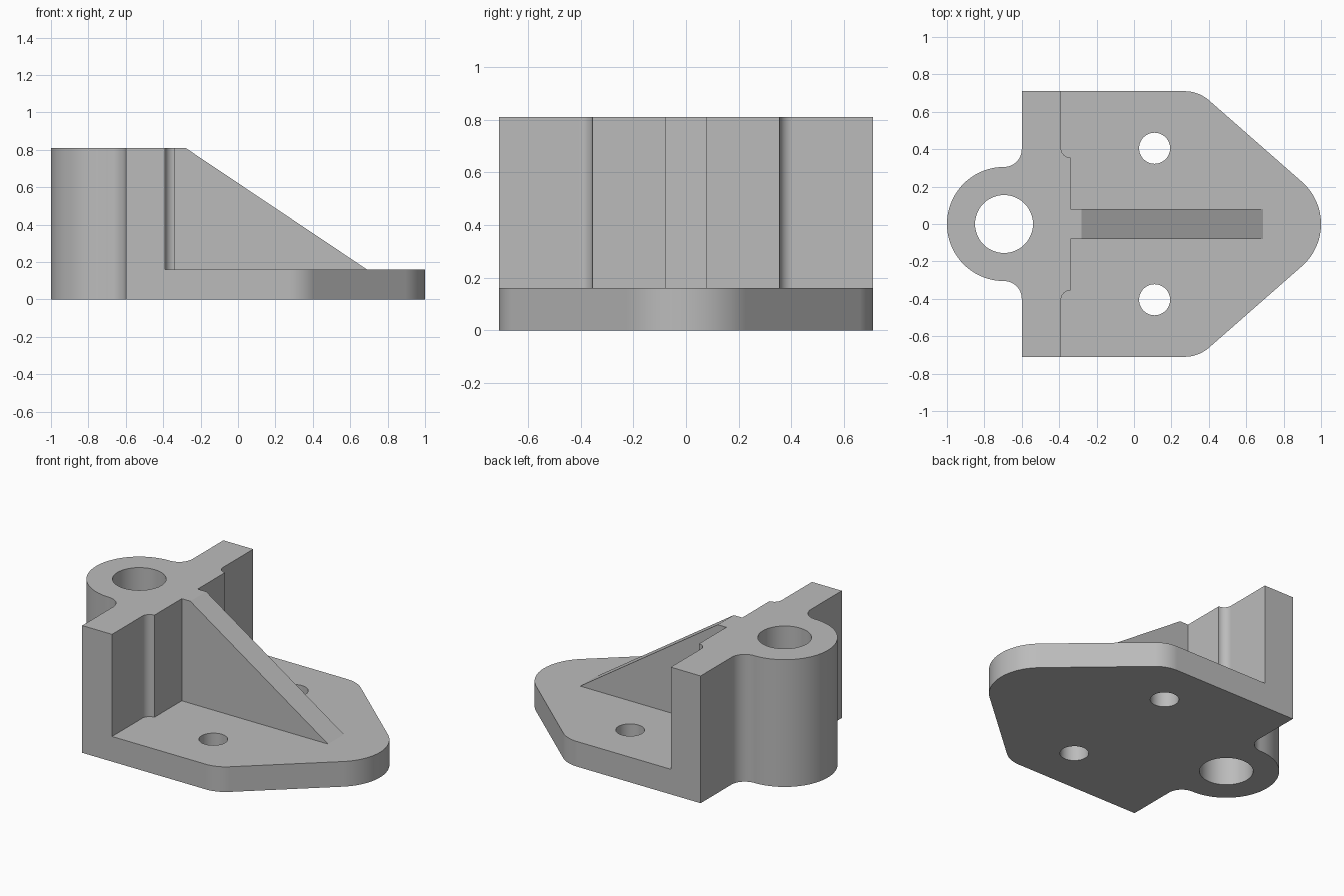
import bpy, bmesh
from math import sin, cos, radians
from mathutils import Vector

if "Cube" in bpy.data.objects:
    bpy.data.objects.remove(bpy.data.objects["Cube"])

metal = bpy.data.materials.new("plain_grey")
metal.use_nodes = True
grey = (0.5, 0.5, 0.5, 1)
metal.diffuse_color = grey
metal.node_tree.nodes["Principled BSDF"].inputs["Base Color"].default_value = grey

HEIGHT, PLATE, HALF = 0.81, 0.16, 0.71
BOSS_X, BOSS_R = -0.695, 0.305


def arc(cx, cy, r, start, end, steps=12):
    """Points along a circular arc, angles in degrees."""
    angles = [radians(start + (end - start) * i / steps) for i in range(steps + 1)]
    return [(cx + r * cos(a), cy + r * sin(a)) for a in angles]


def mirrored(half):
    """Close a half outline with its reflection across y = 0."""
    return half + [(x, -y) for x, y in reversed(half) if abs(y) > 1e-5]


def prism(name, points, offset):
    """Extrude a flat outline of 3D points along an offset."""
    bm = bmesh.new()
    face = bm.faces.new([bm.verts.new(p) for p in points])
    ext = bmesh.ops.extrude_face_region(bm, geom=[face])
    moved = [v for v in ext["geom"] if isinstance(v, bmesh.types.BMVert)]
    bmesh.ops.translate(bm, verts=moved, vec=Vector(offset))
    bmesh.ops.recalc_face_normals(bm, faces=bm.faces)
    mesh = bpy.data.meshes.new(name)
    bm.to_mesh(mesh)
    bm.free()
    mesh.materials.append(metal)
    obj = bpy.data.objects.new(name, mesh)
    bpy.context.collection.objects.link(obj)
    return obj


def upright(name, outline, z0, z1):
    return prism(name, [(x, y, z0) for x, y in outline], (0, 0, z1 - z0))


def combine(body, other, operation):
    mod = body.modifiers.new(other.name, "BOOLEAN")
    mod.object, mod.operation, mod.solver = other, operation, "EXACT"
    bpy.context.view_layer.objects.active = body
    bpy.ops.object.modifier_apply(modifier=mod.name)
    bpy.data.objects.remove(other)


# Upright wall with the round boss behind and the shallow pad in front
wall_half = (arc(BOSS_X, 0, BOSS_R, 180, 90, 24)
             + arc(-0.695, 0.4, 0.095, -90, 0)[1:]
             + [(-0.6, HALF), (-0.39, HALF)]
             + arc(-0.34, 0.405, 0.05, 180, 270))
bracket = upright("bracket", mirrored(wall_half), 0, HEIGHT)

# Base plate with rounded shoulders and a rounded nose
plate_half = ([(-0.5, HALF)] + arc(0.27, 0.51, 0.2, 90, 49)
              + arc(0.7, 0, 0.3, 49, 0))
combine(bracket, upright("base_plate", mirrored(plate_half), 0, PLATE), "UNION")

# Sloping stiffening rib
rib_side = [(-0.45, 0.05), (-0.45, HEIGHT), (-0.28, HEIGHT), (0.69, PLATE), (0.69, 0.05)]
rib = prism("rib", [(x, -0.08, z) for x, z in rib_side], (0, 0.16, 0))
combine(bracket, rib, "UNION")

# Boss bore and the two mounting holes
for x, y, r in [(BOSS_X, 0, 0.155), (0.11, 0.405, 0.083), (0.11, -0.405, 0.083)]:
    hole = upright("hole_cutter", arc(x, y, r, 0, 360, 48)[:-1], -0.1, HEIGHT + 0.1)
    combine(bracket, hole, "DIFFERENCE")

# Smooth curved walls while flat faces stay flat
bpy.ops.object.select_all(action="DESELECT")
bracket.select_set(True)
bpy.context.view_layer.objects.active = bracket
bpy.ops.object.shade_smooth_by_angle(angle=radians(30))
weighted = bracket.modifiers.new("flat_faces", "WEIGHTED_NORMAL")
weighted.keep_sharp = True
